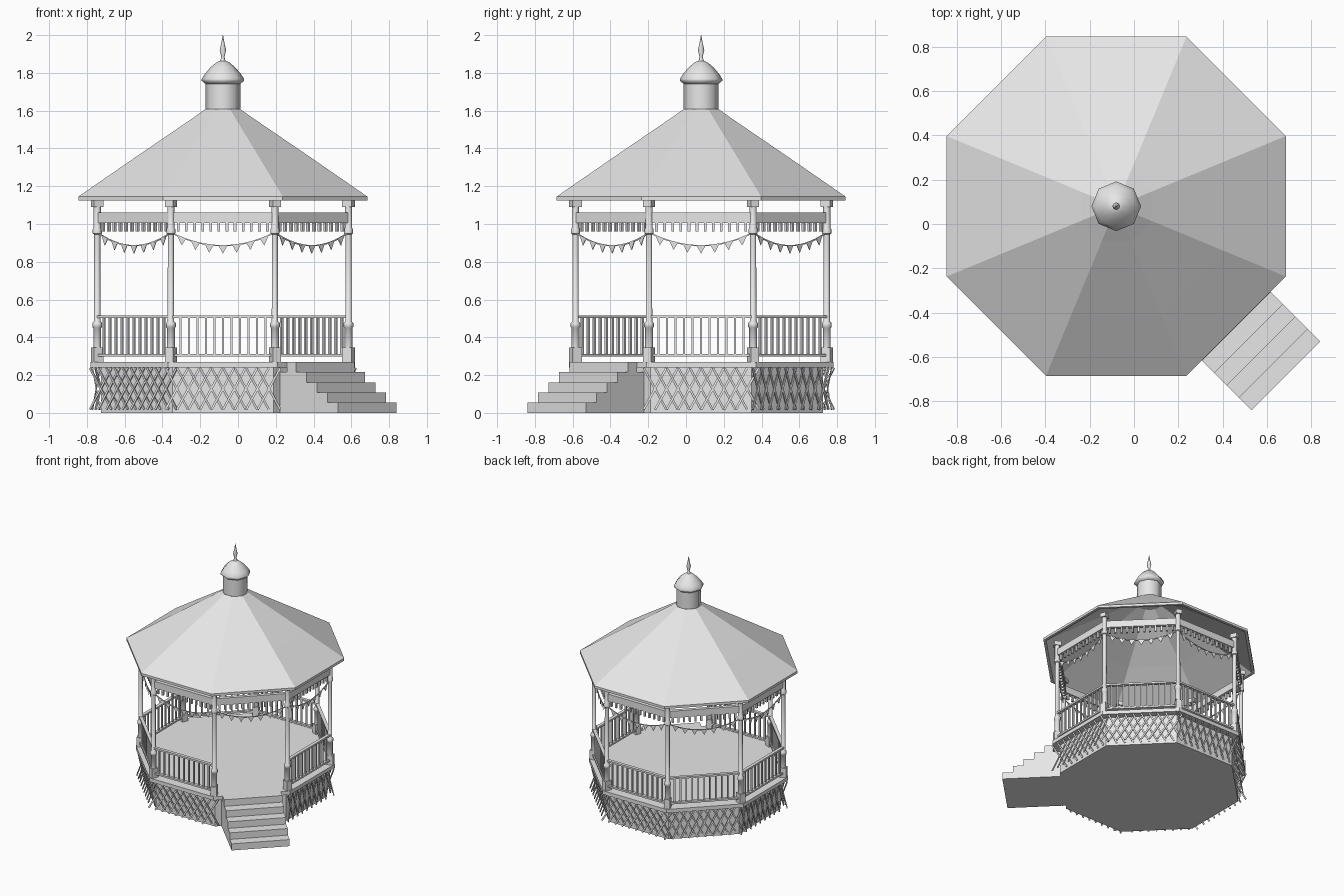
import bpy
import bmesh
from math import radians, pi, cos, sin
from mathutils import Matrix, Vector

if "Cube" in bpy.data.objects:
    bpy.data.objects.remove(bpy.data.objects["Cube"])

CENTER = Matrix.Translation((-0.08, 0.08, 0))
COS8 = cos(pi / 8)
ENTRANCE = 7          # side facing +x -y
POST_RADIUS = 0.72

paint = bpy.data.materials.new("plain_grey")
paint.use_nodes = True
GREY = (0.8, 0.8, 0.8, 1)
paint.diffuse_color = GREY
paint.node_tree.nodes["Principled BSDF"].inputs["Base Color"].default_value = GREY


def finish(name, bm, smooth=False):
    bmesh.ops.recalc_face_normals(bm, faces=bm.faces)
    mesh = bpy.data.meshes.new(name)
    bm.to_mesh(mesh)
    bm.free()
    mesh.materials.append(paint)
    obj = bpy.data.objects.new(name, mesh)
    bpy.context.collection.objects.link(obj)
    if smooth:
        bpy.ops.object.select_all(action='DESELECT')
        obj.select_set(True)
        bpy.context.view_layer.objects.active = obj
        bpy.ops.object.shade_smooth_by_angle(angle=radians(50))
    return obj


def spin(angle):
    """Frame whose local y points outward at the given angle."""
    return CENTER @ Matrix.Rotation(angle - pi / 2, 4, 'Z')


def side(i):
    return spin(i * pi / 4)


def box(bm, frame, center, size):
    m = frame @ Matrix.Translation(center) @ Matrix.Diagonal((*size, 1))
    bmesh.ops.create_cube(bm, size=1, matrix=m)


def bar(bm, frame, start, end, width, depth):
    start, end = Vector(start), Vector(end)
    z = (end - start).normalized()
    x = Vector((0, 1, 0)).cross(z).normalized()
    y = z.cross(x)
    rot = Matrix((x, y, z)).transposed().to_4x4()
    m = frame @ Matrix.Translation((start + end) / 2) @ rot
    bmesh.ops.create_cube(bm, size=1, matrix=m @ Matrix.Diagonal(
        (width, depth, (end - start).length, 1)))


def lathe(bm, frame, profile, turn=0.0, closed=False, sides=8):
    """Rings of a profile of (radius, height), capped or closed on itself."""
    rings = []
    for r, z in profile:
        rings.append([bm.verts.new(frame @ Vector((
            r * cos(turn + k * 2 * pi / sides),
            r * sin(turn + k * 2 * pi / sides), z))) for k in range(sides)])
    pairs = list(zip(rings, rings[1:]))
    if closed:
        pairs.append((rings[-1], rings[0]))
    else:
        bm.faces.new(rings[0])
        bm.faces.new(rings[-1])
    for lo, hi in pairs:
        for k in range(sides):
            n = (k + 1) % sides
            bm.faces.new((lo[k], lo[n], hi[n], hi[k]))


def octagon(name, profile, closed=False):
    """Flat-sided octagonal part; profile uses the distance to the sides."""
    bm = bmesh.new()
    lathe(bm, CENTER, [(a / COS8, z) for a, z in profile], pi / 8, closed)
    return finish(name, bm)


# Base wall, deck and roof shell
octagon("base_wall", [(0.645, 0), (0.645, 0.24)])
octagon("deck", [(0.70, 0.24), (0.70, 0.27)])
octagon("roof", [(0.765, 1.125), (0.765, 1.145), (0.49, 1.335), (0.16, 1.56),
                 (0.09, 1.61), (0.06, 1.60), (0.15, 1.54), (0.48, 1.315),
                 (0.745, 1.125)], closed=True)

# Cupola, dome and finial
bm = bmesh.new()
lathe(bm, CENTER, [(0.092, 1.58), (0.092, 1.75)])
finish("cupola", bm, smooth=True)
bm = bmesh.new()
lathe(bm, CENTER, [(0.09, 1.74), (0.112, 1.758), (0.112, 1.768), (0.095, 1.795),
                   (0.065, 1.83), (0.035, 1.855), (0.012, 1.865)])
finish("dome", bm, smooth=True)
bm = bmesh.new()
lathe(bm, CENTER, [(0.02, 1.855), (0.012, 1.87), (0.008, 1.885), (0.017, 1.92),
                   (0.009, 1.955), (0.001, 2.0)])
finish("finial", bm, smooth=True)

# Posts with turned collars, square bases and capitals
shafts, blocks = bmesh.new(), bmesh.new()
for i in range(8):
    frame = spin((i + 0.5) * pi / 4)
    at = frame @ Matrix.Translation((0, POST_RADIUS, 0))
    lathe(shafts, at, [(0.021, 0.33), (0.021, 0.45), (0.026, 0.455),
                       (0.026, 0.475), (0.017, 0.485), (0.016, 0.945),
                       (0.024, 0.95), (0.024, 0.972), (0.019, 0.98),
                       (0.019, 1.10)], pi / 8)
    box(blocks, at, (0, 0, 0.308), (0.046, 0.055, 0.076))
    box(blocks, at, (0, 0, 1.108), (0.046, 0.055, 0.034))
finish("post_shafts", shafts, smooth=True)
finish("post_blocks", blocks)

# Beams with hanging pegs below
beams, pegs = bmesh.new(), bmesh.new()
APOTHEM = POST_RADIUS * COS8
HALF = POST_RADIUS * sin(pi / 8)
for i in range(8):
    box(beams, side(i), (0, APOTHEM - 0.005, 1.032), (2 * HALF, 0.03, 0.056))
    for k in range(12):
        x = (k - 5.5) * 0.043
        box(pegs, side(i), (x, APOTHEM - 0.005, 0.982), (0.014, 0.016, 0.046))
finish("beams", beams)
finish("beam_pegs", pegs)

# Bunting: sagging cord with triangular flags
cords, flags = bmesh.new(), bmesh.new()


def sag(x):
    return 0.885 + 0.07 * (x / HALF) ** 2


for i in range(8):
    xs = [HALF * (k / 7 - 1) for k in range(15)]
    for a, b in zip(xs, xs[1:]):
        bar(cords, side(i), (a, APOTHEM, sag(a)), (b, APOTHEM, sag(b)), 0.007, 0.007)
    for k in range(-3, 4):
        x = k * 0.073
        tri = [(x - 0.023, sag(x - 0.023)), (x + 0.023, sag(x + 0.023)),
               (x, sag(x) - 0.042)]
        front, back = [[flags.verts.new(side(i) @ Vector((u, APOTHEM + d, z)))
                        for u, z in tri] for d in (0.002, -0.002)]
        flags.faces.new(front)
        flags.faces.new(back)
        for a in range(3):
            b = (a + 1) % 3
            flags.faces.new((front[a], front[b], back[b], back[a]))
finish("bunting_cords", cords)
finish("bunting_flags", flags)

# Railings and base lattice on every side but the entrance
rails, balusters, lattice = bmesh.new(), bmesh.new(), bmesh.new()
for i in range(8):
    if i == ENTRANCE:
        continue
    frame = side(i)
    for z in (0.305, 0.509):
        box(rails, frame, (0, APOTHEM, z), (2 * HALF - 0.02, 0.026, 0.014))
    for k in range(11):
        box(balusters, frame, ((k - 5) * 0.045, APOTHEM, 0.407), (0.012, 0.012, 0.2))
    for k in range(9):
        x = (k - 4) * 0.061
        for lean in (-1, 1):
            bar(lattice, frame, (x - lean * 0.06, 0.67 - lean * 0.02, 0.018),
                (x + lean * 0.06, 0.67 + lean * 0.02, 0.238), 0.012, 0.006)
finish("rails", rails)
finish("balusters", balusters)
finish("base_lattice", lattice)

# Entrance stairs, solid to the ground
stairs = bmesh.new()
for k in range(5):
    top, outer = 0.054 * (k + 1), 1.082 - 0.079 * k
    inner = 0.70 if k == 4 else 0.64
    box(stairs, side(ENTRANCE), (0, (inner + outer) / 2, top / 2),
        (0.438, outer - inner, top))
finish("entrance_stairs", stairs)
